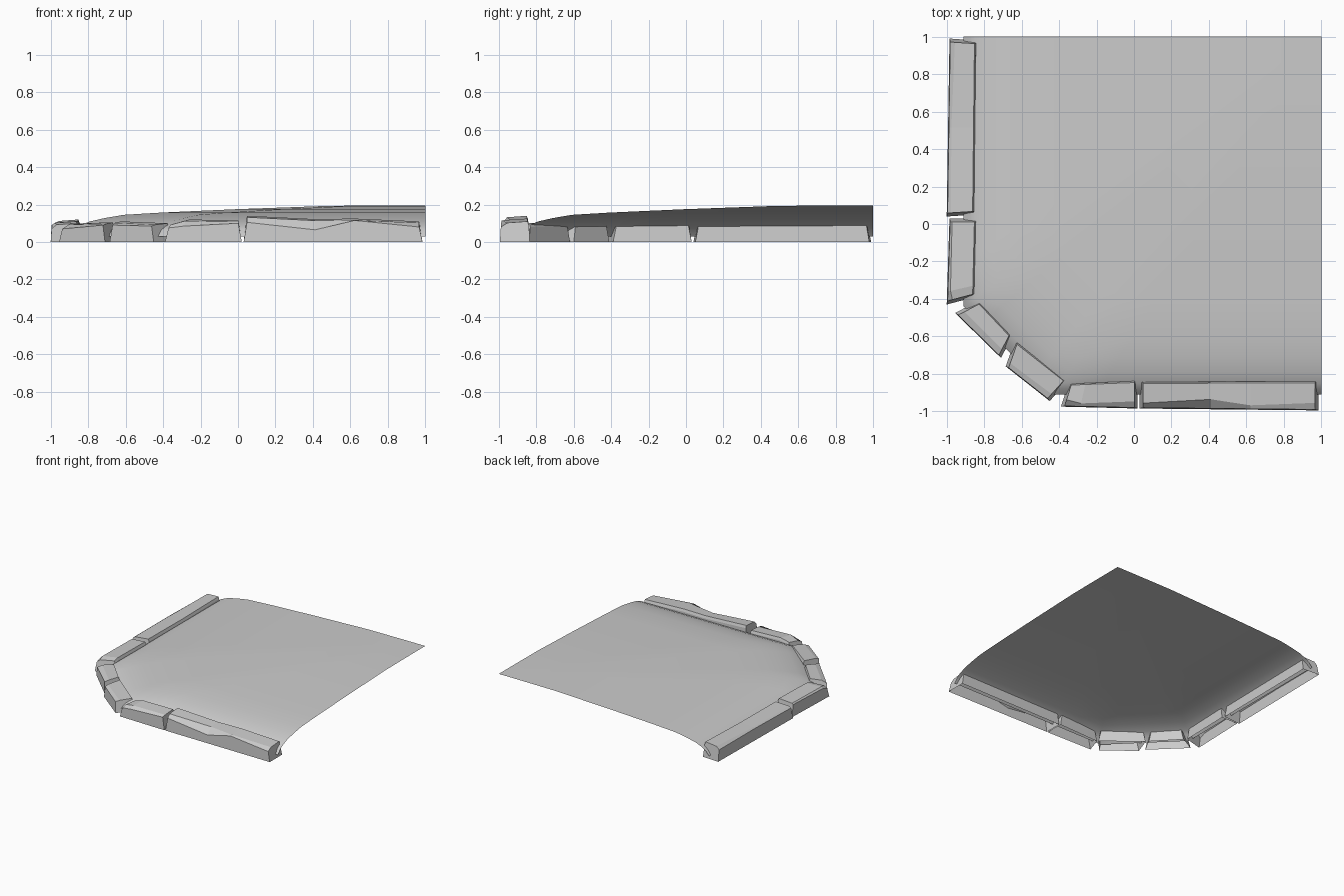
import bpy, bmesh
from mathutils import Vector

cube = bpy.data.objects.get("Cube")
if cube:
    bpy.data.objects.remove(cube)

# One stone grey for everything
grey = bpy.data.materials.new("stone_grey")
grey.use_nodes = True
GREY = (0.6, 0.6, 0.6, 1)
grey.diffuse_color = GREY
grey.node_tree.nodes["Principled BSDF"].inputs["Base Color"].default_value = GREY


def finish(name, bm):
    mesh = bpy.data.meshes.new(name)
    bm.to_mesh(mesh)
    bm.free()
    mesh.materials.append(grey)
    obj = bpy.data.objects.new(name, mesh)
    bpy.context.collection.objects.link(obj)
    return obj


def loft(bm, rings):
    """Join rows of vertices with quads."""
    for r, s in zip(rings, rings[1:]):
        for i in range(len(r) - 1):
            bm.faces.new((r[i], r[i + 1], s[i + 1], s[i]))


def paving_sheet():
    """Domed sheet: rim outline shrunk towards the back corner, height from a profile."""
    bm = bmesh.new()
    corner = Vector((1, 1))
    knots = [Vector(p) for p in ((-.91, 1), (-.91, -.44), (-.44, -.91), (1, -.91))]
    rim = []
    for (a, b), n in zip(zip(knots, knots[1:]), (6, 5, 6)):
        rim += [a.lerp(b, i / n) for i in range(n)]
    rim.append(knots[-1])
    # distance in from the rim, height
    profile = ((0, .03), (.03, .065), (.06, .085), (.12, .11), (.2, .128), (.3, .145),
               (.5, .157), (.9, .175), (1.4, .193), (1.75, .195))
    rings = [[bm.verts.new((*p.lerp(corner, d / 1.91), z)) for p in rim]
             for d, z in profile]
    loft(bm, rings)
    tip = bm.verts.new((1, 1, .195))
    for u, v in zip(rings[-1], rings[-1][1:]):
        bm.faces.new((u, v, tip))
    for f in bm.faces:
        f.smooth = True
    finish("paving_sheet", bm)


def kerb_stone(name, outer, inner, tops):
    """Rough block, open below. tops: (position, outer height, inner height, bevel)."""
    bm = bmesh.new()
    oa, ob, ia, ib = (Vector((*p, 0)) for p in (*outer, *inner))
    along = (ob - oa).normalized()
    rings = []
    for k, (t, ho, hi, bevel) in enumerate(tops):
        o, i = oa.lerp(ob, t), ia.lerp(ib, t)
        # ends lean inwards towards the top
        lean = along * ((k == 0) - (k == len(tops) - 1)) * .018
        section = ((0, 0), (.03, ho), (bevel, hi - .008), (.92, hi), (.97, hi - .02), (1, 0))
        ring = []
        for s, z in section:
            p = o.lerp(i, s) + Vector((0, 0, z)) + (lean if z > 0 else Vector())
            ring.append(bm.verts.new(p))
        rings.append(ring)
    loft(bm, rings)
    bm.faces.new(rings[0])
    bm.faces.new(rings[-1])
    bmesh.ops.recalc_face_normals(bm, faces=bm.faces)
    if sum(f.normal.z * f.calc_area() for f in bm.faces) < 0:
        bmesh.ops.reverse_faces(bm, faces=bm.faces)
    finish(name, bm)


paving_sheet()

# Kerb stones, from the back of the side run round to the front run
kerb_stone("side_stone_long", ((-.985, .99), (-1, .04)), ((-.84, .98), (-.85, .05)),
           ((0, .09, .12, .2), (.5, .095, .11, .12), (1, .09, .11, .15)))
kerb_stone("side_stone_short", ((-.985, .03), (-1, -.43)), ((-.84, .03), (-.85, -.39)),
           ((0, .095, .112, .1), (.85, .09, .11, .12), (1, .07, .1, .2)))
kerb_stone("corner_stone_back", ((-.955, -.475), (-.71, -.715)), ((-.83, -.41), (-.65, -.6)),
           ((0, .07, .1, .3), (1, .09, .105, .3)))
kerb_stone("corner_stone_front", ((-.685, -.76), (-.45, -.945)), ((-.635, -.62), (-.355, -.84)),
           ((0, .09, .11, .2), (1, .085, .1, .25)))
kerb_stone("front_stone_short", ((-.39, -.975), (.02, -.985)), ((-.35, -.85), (.02, -.835)),
           ((0, .075, .1, .3), (.25, .085, .12, .15), (1, .1, .115, .25)))
kerb_stone("front_stone_long", ((.03, -.985), (.985, -.995)), ((.03, -.84), (.985, -.835)),
           ((0, .105, .14, .2), (.4, .065, .122, .35), (.62, .115, .125, .15),
            (1, .08, .11, .25)))
